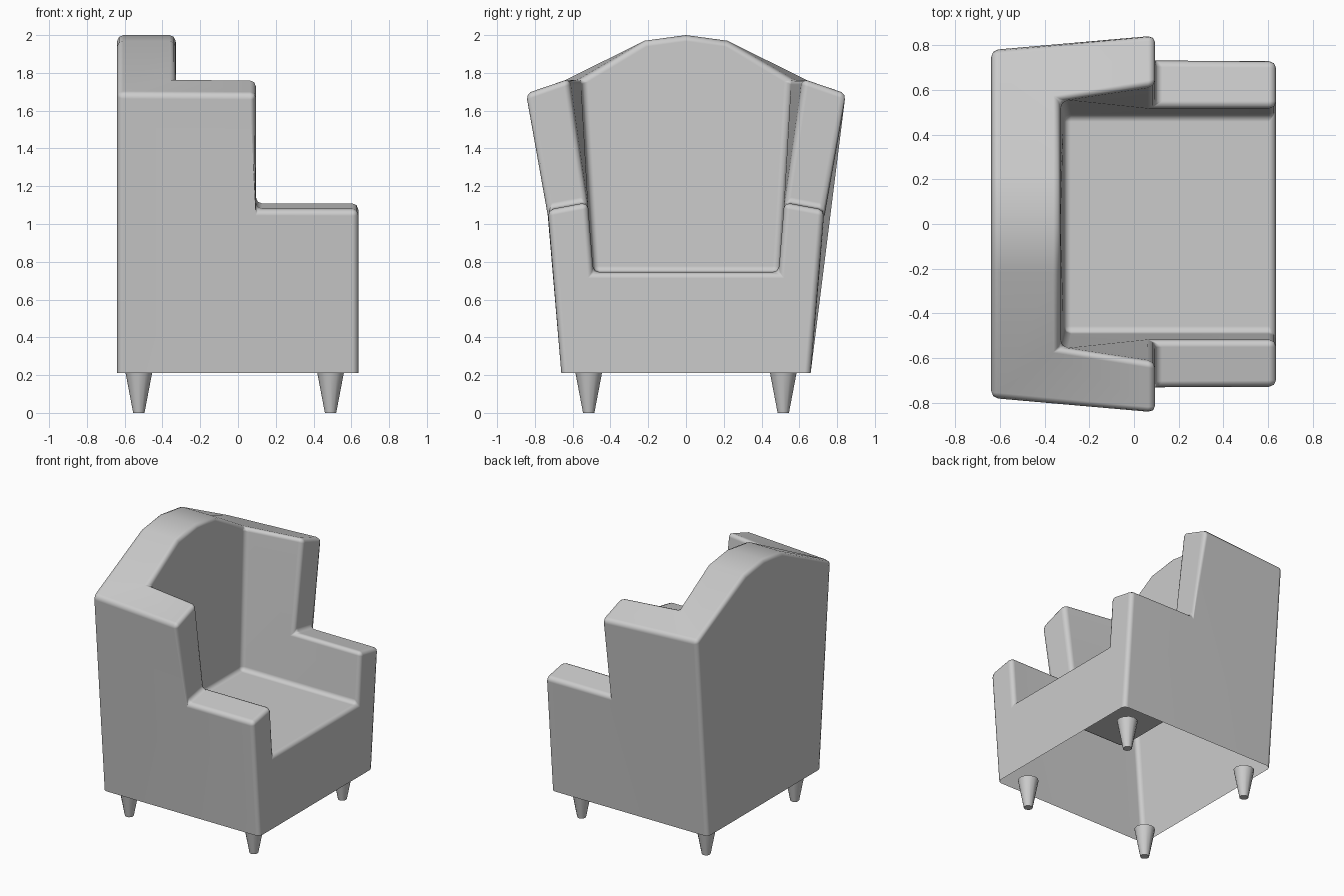
import bpy, bmesh, math

if "Cube" in bpy.data.objects:
    bpy.data.objects.remove(bpy.data.objects["Cube"])

# Corner points of one half of the upholstered shell (open underneath)
P = {
    # bottom rim
    "f0": (.637, 0, .21), "f1": (.637, .66, .21), "m1": (.095, .66, .21),
    "r1": (-.64, .66, .21), "r0": (-.64, 0, .21),
    # arm top
    "af": (.637, .732, 1.075), "afi": (.637, .52, 1.115),
    "ab": (.095, .735, 1.075), "abi": (.095, .52, 1.115),
    # seat
    "s0": (.637, 0, .745), "s1": (.637, .49, .745),
    "t0": (-.315, 0, .745), "t1": (-.315, .49, .745),
    # wing top
    "wo": (.095, .85, 1.69), "wi": (.095, .62, 1.77),
    # back: rear and front of the arch
    "bo": (-.64, .782, 1.695), "b1": (-.64, .22, 1.97), "b0": (-.64, 0, 2),
    "ci": (-.33, .552, 1.77), "c1": (-.33, .22, 1.97), "c0": (-.33, 0, 2),
}
FACES = [
    "f0 f1 af afi s1 s0",      # front panel with arm front
    "f1 m1 ab af",             # outer arm
    "m1 r1 bo wo ab",          # outer wing
    "r1 r0 b0 b1 bo",          # rear panel
    "af ab abi afi",           # arm top
    "ab wo wi abi",            # wing front
    "wo bo ci wi",             # wing top
    "bo b1 c1 ci", "b1 b0 c0 c1",  # arch top
    "s0 s1 t1 t0",             # seat
    "s1 afi abi t1",           # inner arm
    "abi wi ci t1",            # inner wing
    "t0 t1 ci c1 c0",          # backrest
]


def finish(bm, name):
    me = bpy.data.meshes.new(name)
    bm.to_mesh(me)
    bm.free()
    ob = bpy.data.objects.new(name, me)
    bpy.context.collection.objects.link(ob)
    for p in me.polygons:
        p.use_smooth = True
    return ob


# Upholstered body: half cage, mirrored, with softened edges
bm = bmesh.new()
v = {k: bm.verts.new(c) for k, c in P.items()}
for f in FACES:
    bm.faces.new([v[k] for k in f.split()])
bm.normal_update()
body = finish(bm, "armchair_body")
mir = body.modifiers.new("mirror", 'MIRROR')
mir.use_axis = (False, True, False)
bev = body.modifiers.new("soft_edges", 'BEVEL')
bev.width = .032
bev.offset_type = 'OFFSET'
bev.segments = 2
bev.limit_method = 'ANGLE'
bev.angle_limit = math.radians(30)
bev.harden_normals = True

# Four tapered legs
for xn, x in (("front", .49), ("back", -.525)):
    for yn, y in (("left", -.515), ("right", .515)):
        bm = bmesh.new()
        bmesh.ops.create_cone(bm, cap_ends=True, segments=12,
                              radius1=.03, radius2=.07, depth=.21)
        bmesh.ops.translate(bm, verts=bm.verts, vec=(x, y, .105))
        leg = finish(bm, f"{xn}_{yn}_leg")
        bpy.context.view_layer.objects.active = leg
        bpy.ops.object.select_all(action='DESELECT')
        leg.select_set(True)
        bpy.ops.object.shade_smooth_by_angle(angle=math.radians(40))
